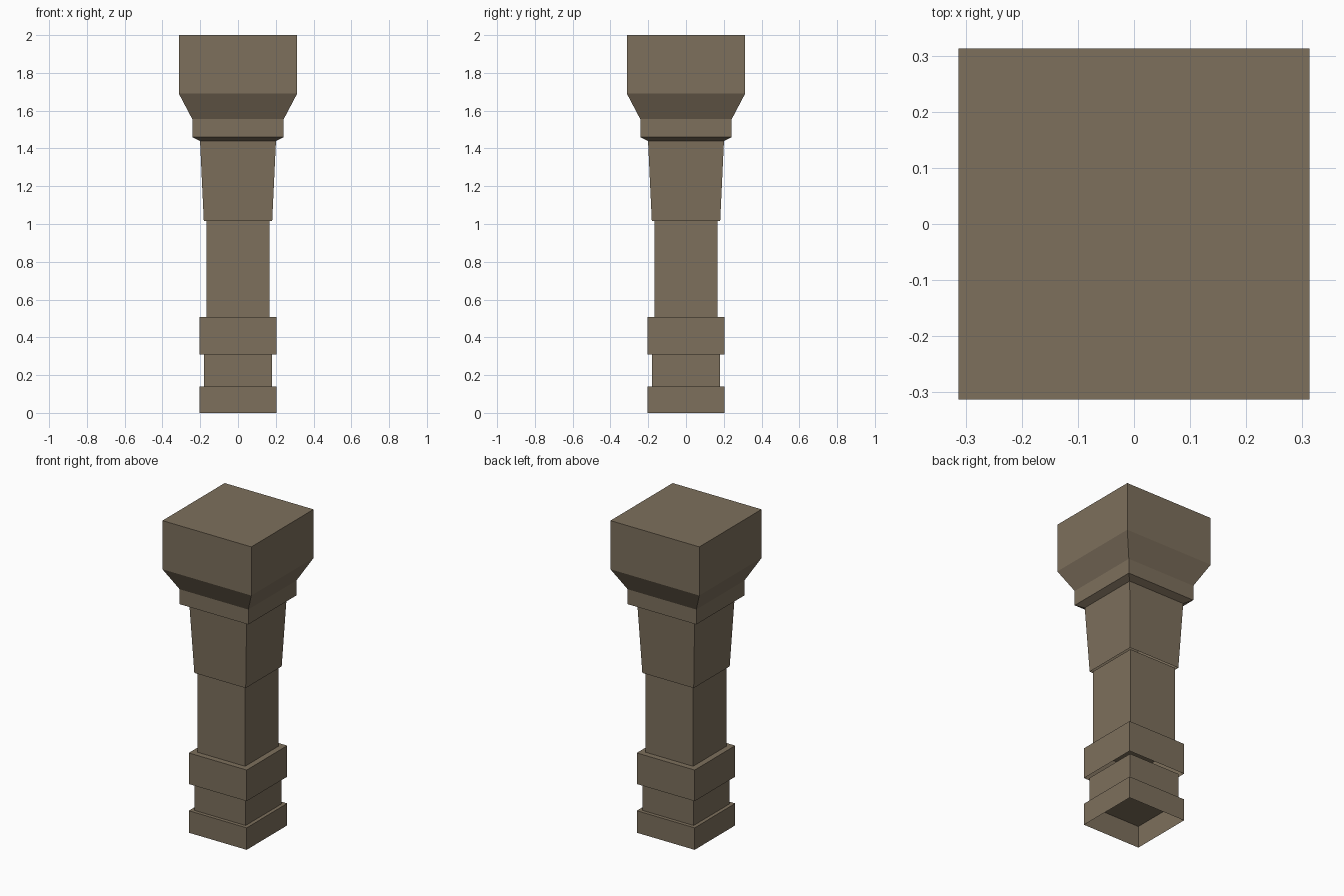
import bpy, bmesh

if "Cube" in bpy.data.objects:
    bpy.data.objects.remove(bpy.data.objects["Cube"])

stone = bpy.data.materials.new("brown stone")
stone.diffuse_color = (0.205, 0.16, 0.107, 1)
stone.use_nodes = True
stone.node_tree.nodes["Principled BSDF"].inputs["Base Color"].default_value = stone.diffuse_color


def square_loft(name, profile):
    """Square section swept up a (half width, height) profile; capped on top, open below."""
    bm = bmesh.new()
    rings = [[bm.verts.new((sx * h, sy * h, z))
              for sx, sy in ((-1, -1), (1, -1), (1, 1), (-1, 1))]
             for h, z in profile]
    for low, high in zip(rings, rings[1:]):
        for i in range(4):
            j = (i + 1) % 4
            bm.faces.new((low[i], low[j], high[j], high[i]))
    bm.faces.new(rings[-1])
    mesh = bpy.data.meshes.new(name)
    bm.to_mesh(mesh)
    bm.free()
    mesh.materials.append(stone)
    ob = bpy.data.objects.new(name, mesh)
    bpy.context.collection.objects.link(ob)


# Stacked blocks of the lower pillar
square_loft("base_block", [(0.204, 0), (0.204, 0.14)])
square_loft("base_neck", [(0.181, 0.14), (0.181, 0.31)])
square_loft("middle_band", [(0.204, 0.31), (0.204, 0.508)])
square_loft("shaft", [(0.167, 0.508), (0.167, 1.015)])

# Flaring upper shaft, collar and heavy top block
square_loft("capital", [(0.181, 1.015), (0.201, 1.44), (0.242, 1.46),
                        (0.242, 1.555), (0.313, 1.69), (0.313, 2.0)])
